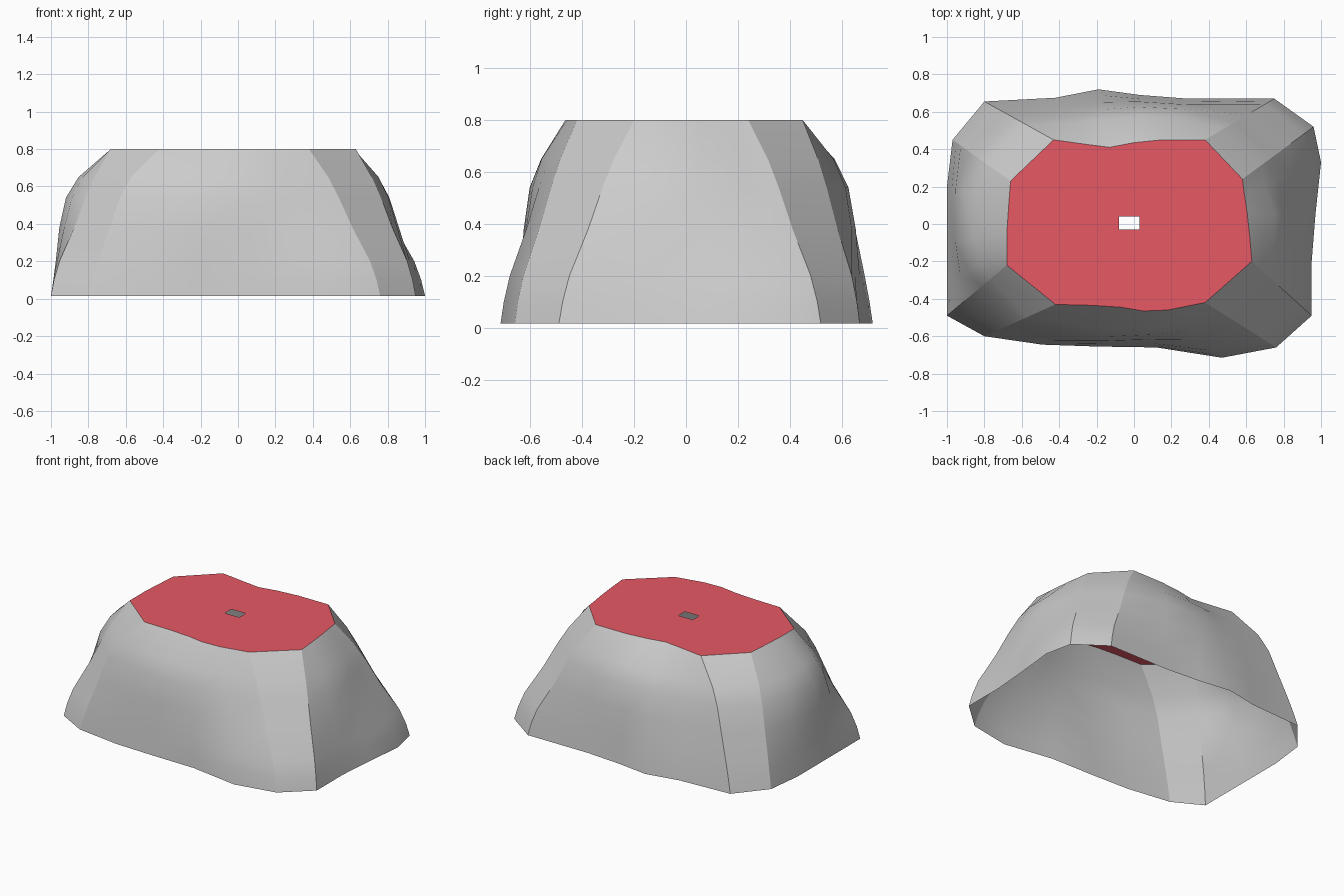
import bpy, bmesh

if "Cube" in bpy.data.objects:
    bpy.data.objects.remove(bpy.data.objects["Cube"])

# Vertical columns around the shell: base x, y, top x, y, profile kind
COLS = [
    (-0.80, -0.60, -0.42, -0.43, "soft"), (-0.49, -0.645, -0.22, -0.435, "mid"),
    (-0.20, -0.655, -0.07, -0.445, "full"), (0.12, -0.66, 0.05, -0.465, "mid"),
    (0.47, -0.715, 0.18, -0.46, "lean"), (0.76, -0.66, 0.38, -0.42, "lean"),
    (0.95, -0.49, 0.63, -0.20, "lean"), (0.95, -0.20, 0.62, -0.08, "soft"),
    (0.97, 0.05, 0.605, 0.06, "soft"), (1.00, 0.33, 0.59, 0.16, "lean"),
    (0.96, 0.52, 0.58, 0.24, "lean"), (0.75, 0.67, 0.38, 0.45, "lean"),
    (0.29, 0.67, 0.15, 0.45, "full"), (0.03, 0.69, 0.0, 0.435, "full"),
    (-0.19, 0.72, -0.13, 0.41, "mid"), (-0.42, 0.675, -0.25, 0.425, "mid"),
    (-0.80, 0.655, -0.43, 0.45, "soft"), (-0.97, 0.45, -0.66, 0.23, "soft"),
    (-1.00, 0.20, -0.67, 0.10, "full"), (-1.00, -0.10, -0.68, -0.05, "full"),
    (-1.00, -0.30, -0.68, -0.15, "mid"), (-1.00, -0.49, -0.68, -0.22, "lean"),
]
CORNERS = {0, 5, 6, 10, 11, 16, 17, 21}  # columns with a crisp edge
# How far out each height lies between the top outline (0) and the base (1)
HEIGHTS = [0.015, 0.10, 0.20, 0.38, 0.54, 0.65, 0.80]
PROFILES = {
    "full": [1, 0.96, 0.92, 0.86, 0.75, 0.54, 0],
    "mid": [1, 0.96, 0.90, 0.78, 0.65, 0.47, 0],
    "soft": [1, 0.94, 0.86, 0.70, 0.56, 0.40, 0],
    "lean": [1, 0.95, 0.86, 0.61, 0.42, 0.27, 0],
}


def finish(bm, name):
    mesh = bpy.data.meshes.new(name)
    bm.to_mesh(mesh)
    bm.free()
    obj = bpy.data.objects.new(name, mesh)
    bpy.context.collection.objects.link(obj)
    return obj


# Open-bottomed shell wall, smooth except along the corner columns
bm = bmesh.new()
rings = []
for k, z in enumerate(HEIGHTS):
    ring = []
    for bx, by, tx, ty, kind in COLS:
        f = PROFILES[kind][k]
        ring.append(bm.verts.new((tx + (bx - tx) * f, ty + (by - ty) * f, z)))
    rings.append(ring)
n = len(COLS)
for low, high in zip(rings, rings[1:]):
    for i in range(n):
        j = (i + 1) % n
        bm.faces.new((low[i], low[j], high[j], high[i])).smooth = True
    for i in CORNERS:
        bm.edges.get((low[i], high[i])).smooth = False
finish(bm, "shell_wall")

# Flat red top with a small rectangular slot
bm = bmesh.new()
outline = [(c[2], c[3]) for c in COLS]
slot = [(-0.08, -0.03), (0.03, -0.03), (0.03, 0.04), (-0.08, 0.04)]
edges = []
for loop in (outline, slot):
    vs = [bm.verts.new((x, y, 0.8)) for x, y in loop]
    edges += [bm.edges.new((vs[i], vs[(i + 1) % len(vs)])) for i in range(len(vs))]
bmesh.ops.triangle_fill(bm, edges=edges, use_beauty=True, normal=(0, 0, 1))
for face in bm.faces:
    face.normal_update()
    if face.normal.z < 0:
        face.normal_flip()
top = finish(bm, "top_plate")
red = bpy.data.materials.new("red")
red.diffuse_color = (0.8, 0.1, 0.13, 1)
red.use_nodes = True
red.node_tree.nodes["Principled BSDF"].inputs["Base Color"].default_value = red.diffuse_color
top.data.materials.append(red)
